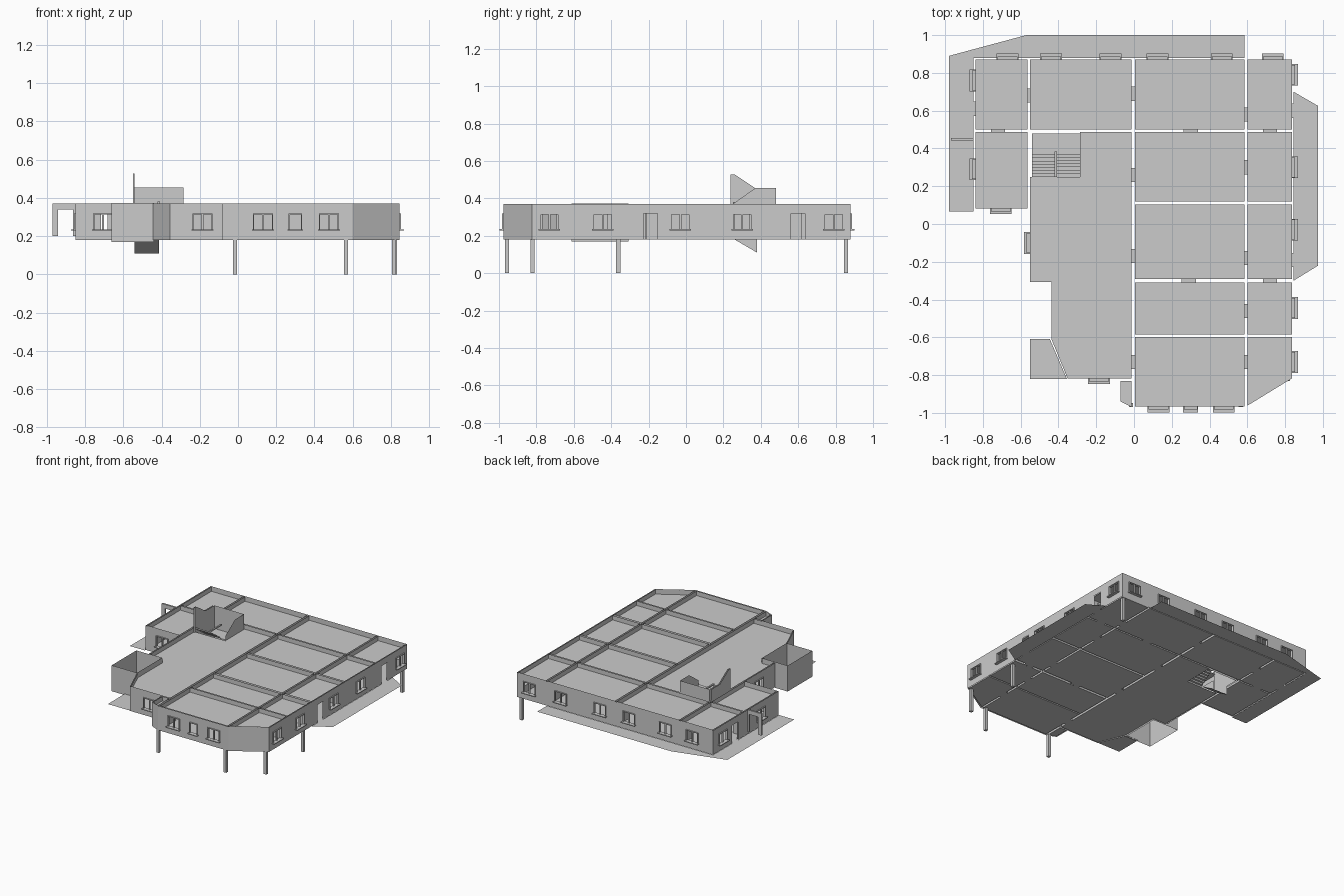
import bpy, bmesh, math
from mathutils import Vector

cube = bpy.data.objects.get("Cube")
if cube:
    bpy.data.objects.remove(cube, do_unlink=True)

FLOOR, CEIL, TOP, DOOR_TOP = 0.18, 0.335, 0.37, 0.32

grey = bpy.data.materials.new("plain grey")
grey.use_nodes = True
grey.diffuse_color = (0.6, 0.6, 0.6, 1)
grey.node_tree.nodes["Principled BSDF"].inputs["Base Color"].default_value = (0.6, 0.6, 0.6, 1)


class Part:
    """Collects faces for one named object."""

    def __init__(self, name):
        self.name, self.bm = name, bmesh.new()

    def face(self, pts):
        self.bm.faces.new([self.bm.verts.new(p) for p in pts])

    def flat(self, outline, z):
        self.face([(x, y, z) for x, y in outline])

    def side(self, x, profile):
        self.face([(x, y, z) for y, z in profile])

    def box(self, a, b):
        geo = bmesh.ops.create_cube(self.bm, size=1)
        for v in geo["verts"]:
            for i in range(3):
                v.co[i] = (a[i] + b[i]) / 2 + v.co[i] * (b[i] - a[i])

    def done(self):
        bmesh.ops.remove_doubles(self.bm, verts=self.bm.verts, dist=0.0001)
        bmesh.ops.recalc_face_normals(self.bm, faces=self.bm.faces)
        mesh = bpy.data.meshes.new(self.name)
        self.bm.to_mesh(mesh)
        self.bm.free()
        mesh.materials.append(grey)
        bpy.context.collection.objects.link(bpy.data.objects.new(self.name, mesh))


def rect(x0, x1, y0, y1):
    return [(x0, y0), (x1, y0), (x1, y1), (x0, y1)]


# Openings: centre x, centre y, outward direction, width, bottom, top
windows, doors = [], []


def add_windows(direction, places, w=0.105):
    windows.extend((x, y, direction, w, 0.235, 0.318) for x, y in places)


add_windows((0, 1), [(x, 0.88) for x in (-0.67, -0.44, -0.125, 0.125, 0.465, 0.735)])
add_windows((1, 0), [(0.845, y) for y in (0.79, 0.3, -0.03, -0.445, -0.73)])
add_windows((0, -1), [(0.13, -0.975), (0.475, -0.975), (-0.185, -0.825), (-0.705, 0.075)])
add_windows((0, -1), [(0.3, -0.975)], 0.07)
add_windows((-1, 0), [(-0.85, 0.76), (-0.85, 0.29), (-0.56, -0.1)])


def add_doors(direction, places, w=0.075):
    doors.extend((x, y, direction, w, FLOOR, DOOR_TOP) for x, y in places)


add_doors((1, 0), [(0.845, 0.6), (0.845, -0.19), (-0.85, 0.61)])
add_doors((1, 0), [(-0.006, y) for y in (0.69, 0.26, -0.17, -0.73)])
add_doors((1, 0), [(0.592, y) for y in (0.58, 0.3, -0.18, -0.46, -0.73)])
add_doors((1, 0), [(-0.557, 0.68)])
add_doors((0, 1), [(x, 0.495) for x in (-0.72, 0.3, 0.72)])
add_doors((0, 1), [(0.29, -0.3), (0.72, -0.3)])


# A wall skin between two points, cut by every opening that lies on it
def wall(part, p, q, z0=FLOOR, z1=TOP):
    p, q = Vector(p), Vector(q)
    length = (q - p).length
    along = (q - p) / length
    spans = []
    for x, y, n, w, lo, hi in windows + doors:
        rel = Vector((x, y)) - p
        t = rel.dot(along)
        off = abs(rel.x * along.y - rel.y * along.x)
        square = abs(along.dot(Vector(n))) < 0.01
        if square and off < 0.025 and t - w / 2 > 0 and t + w / 2 < length:
            spans.append((t - w / 2, t + w / 2, lo, hi))

    def panel(a, b, lo, hi):
        if b - a > 0.0005 and hi - lo > 0.0005:
            u, v = p + along * a, p + along * b
            part.face([(u.x, u.y, lo), (v.x, v.y, lo), (v.x, v.y, hi), (u.x, u.y, hi)])

    at = 0
    for a, b, lo, hi in sorted(spans):
        panel(at, a, z0, z1)
        panel(a, b, z0, lo)
        panel(a, b, hi, z1)
        at = b
    panel(at, length, z0, z1)


def wall_loop(part, outline, z0=FLOOR, z1=TOP):
    for i, p in enumerate(outline):
        wall(part, p, outline[(i + 1) % len(outline)], z0, z1)


# Rooms: inner wall skins with a floor and a ceiling
rooms = {
    "back_room_1": rect(-0.84, -0.565, 0.5, 0.872),
    "back_room_2": rect(-0.55, -0.014, 0.5, 0.872),
    "back_room_3": rect(0.004, 0.585, 0.5, 0.872),
    "back_room_4": rect(0.6, 0.837, 0.5, 0.872),
    "side_room": rect(-0.84, -0.565, 0.083, 0.488),
    "corner_room": [(0.6, -0.597), (0.837, -0.597), (0.837, -0.817), (0.6, -0.962)],
    "front_room": rect(0.004, 0.585, -0.965, -0.597),
    "side_nook": [(-0.072, -0.83), (-0.014, -0.83), (-0.014, -0.968), (-0.072, -0.94)],
}
for i, (y0, y1) in enumerate([(0.12, 0.488), (-0.29, 0.103), (-0.586, -0.31)]):
    rooms[f"middle_room_{i + 1}"] = rect(0.004, 0.585, y0, y1)
    rooms[f"east_room_{i + 1}"] = rect(0.6, 0.837, y0, y1)
for name, outline in rooms.items():
    room = Part(name)
    room.flat(outline, FLOOR)
    room.flat(outline, CEIL)
    wall_loop(room, outline)
    room.done()

# Hall, with its slabs left open at the stairwell
SX0, SX1, SXM, SY0, SY1 = -0.54, -0.285, -0.414, 0.25, 0.48
hall_front = [(-0.014, -0.817), (-0.352, -0.817), (-0.437, -0.61), (-0.437, -0.308), (-0.55, -0.308)]
hall = Part("hall")
wall_loop(hall, [(-0.55, 0.488), (-0.014, 0.488)] + hall_front)
for z in (FLOOR, CEIL):
    hall.flat([(-0.55, SY0), (-0.014, SY0)] + hall_front, z)
    hall.flat(rect(SX1, -0.014, SY0, 0.488), z)
hall.done()

# Outer wall skin
outer = Part("outer_wall")
wall_loop(outer, [(-0.85, 0.88), (0.845, 0.88), (0.845, -0.823), (0.6, -0.975), (-0.01, -0.975),
                  (-0.08, -0.945), (-0.08, -0.825), (-0.355, -0.825), (-0.445, -0.61),
                  (-0.445, -0.3), (-0.56, -0.3), (-0.56, 0.075), (-0.85, 0.075)])
outer.done()

# Terraces
terrace = Part("terrace")
terrace.flat([(-0.85, 0.065), (-0.98, 0.065), (-0.98, 0.89), (-0.85, 0.925)], 0.179)
terrace.flat([(-0.85, 0.88), (-0.85, 0.925), (-0.57, 1), (0.585, 1), (0.585, 0.88)], 0.179)
terrace.flat([(0.845, 0.7), (0.975, 0.625), (0.975, -0.22), (0.845, -0.3)], 0.179)
terrace.flat([(-0.55, -0.61), (-0.445, -0.61), (-0.355, -0.82), (-0.55, -0.82)], 0.179)
terrace.done()

# Open shaft beside the hall
shaft = Part("open_shaft")
wall_loop(shaft, rect(-0.662, -0.44, -0.612, -0.308), 0.17, 0.372)
shaft.done()

# Door thresholds
sills = Part("door_thresholds")
for x, y, n, w, lo, hi in doors:
    hx, hy = (0.01, w / 2) if n[0] else (w / 2, 0.01)
    sills.flat(rect(x - hx, x + hx, y - hy, y + hy), FLOOR + 0.0005)
sills.done()

# Window frames: surround, sill and mullion
frames = Part("window_frames")
for x, y, n, w, lo, hi in windows:
    def bar(a0, a1, z0, z1, d0=-0.01, d1=0.008):
        corners = [Vector((x, y)) + Vector(n) * d + Vector((-n[1], n[0])) * a
                   for a, d in ((a0, d0), (a1, d1))]
        low = [min(c[i] for c in corners) for i in (0, 1)]
        high = [max(c[i] for c in corners) for i in (0, 1)]
        frames.box((*low, z0), (*high, z1))
    half = w / 2
    for s in (-1, 1):
        edge = sorted((s * half, s * (half - 0.006)))
        bar(*edge, lo, hi)
    bar(-half, half, hi - 0.005, hi)
    bar(-half - 0.005, half + 0.005, lo - 0.006, lo, -0.01, 0.022)
    if w > 0.08:
        bar(-0.005, 0.005, lo, hi, -0.006, 0.004)
frames.done()

# Pillars
pillars = Part("pillars")
for x, y in [(-0.015, -0.958), (0.565, -0.958), (0.815, -0.82), (0.815, -0.362), (0.82, 0.855)]:
    pillars.box((x - 0.011, y - 0.011, 0), (x + 0.011, y + 0.011, FLOOR))
pillars.done()

# Garden arch on the side terrace
arch = Part("terrace_arch")
arch.box((-0.97, 0.442, 0.338), (-0.85, 0.456, TOP))
arch.box((-0.97, 0.442, 0.2), (-0.94, 0.456, 0.338))
arch.box((-0.862, 0.442, 0.2), (-0.85, 0.456, 0.338))
arch.done()

# Two stair flights with a landing between them
stairs = Part("stairs")
STEPS, LAND_Y, LAND_Z = 8, 0.385, 0.275
run, rise = (LAND_Y - SY0) / STEPS, (LAND_Z - FLOOR) / STEPS
for x0, x1, base, turn in ((SXM, SX1, FLOOR, 1), (SX0, SXM, TOP, -1)):
    for i in range(STEPS):
        y, z = SY0 + i * run, base + turn * i * rise
        z2 = z + turn * rise
        stairs.face([(x0, y, z), (x1, y, z), (x1, y, z2), (x0, y, z2)])
        stairs.flat(rect(x0, x1, y, y + run), z2)
stairs.flat(rect(SX0, SX1, LAND_Y, SY1), LAND_Z)
# Underside of the flight that continues to the storey below
stairs.face([(SX0, 0.26, FLOOR), (SXM, 0.26, FLOOR), (SXM, 0.38, 0.11), (SX0, 0.38, 0.11)])
for x in (SX0, SXM):
    stairs.side(x, [(0.26, FLOOR), (0.38, 0.11), (0.38, FLOOR)])
stairs.done()

# Stairwell parapets
parapet = Part("stairwell_parapet")
parapet.side(SX1, [(SY0, FLOOR), (SY1, FLOOR), (SY1, 0.455), (0.37, 0.455), (SY0, TOP)])
for x in (SX0, SX0 - 0.01):
    parapet.side(x, [(0.238, FLOOR), (SY1, FLOOR), (SY1, 0.455), (0.37, 0.455), (0.26, 0.528), (0.238, 0.528)])
parapet.face([(SX0 - 0.01, 0.238, FLOOR), (SX0, 0.238, FLOOR), (SX0, 0.238, 0.528), (SX0 - 0.01, 0.238, 0.528)])
parapet.face([(SX0, SY1, FLOOR), (SX1, SY1, FLOOR), (SX1, SY1, 0.455), (SX0, SY1, 0.455)])
parapet.box((SXM - 0.006, SY0, TOP), (SXM + 0.006, LAND_Y, TOP + 0.01))
parapet.done()
